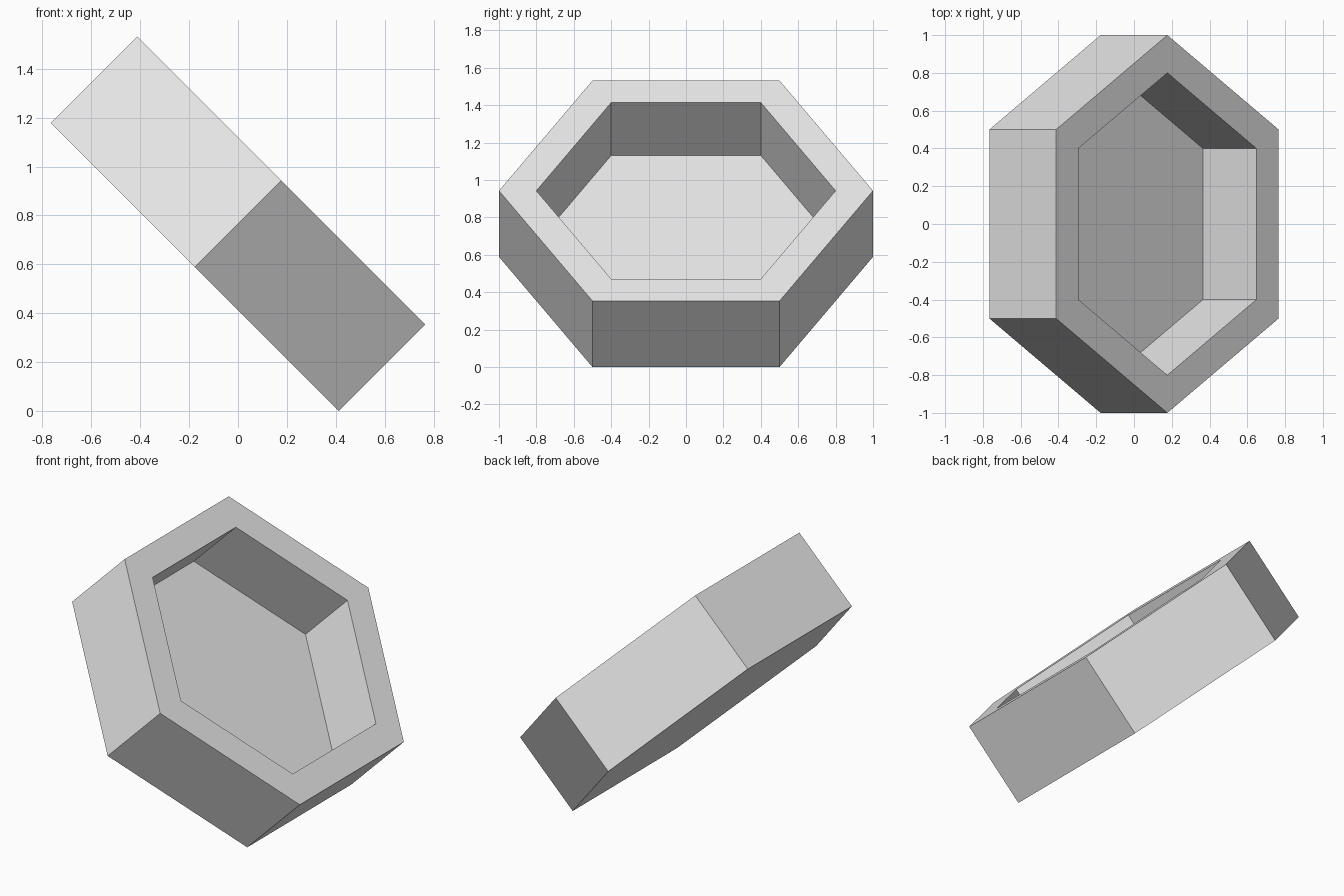
import bpy, bmesh, math
from mathutils import Matrix

cube = bpy.data.objects.get("Cube")
if cube:
    bpy.data.objects.remove(cube, do_unlink=True)

SIDES = 6
HALF_WIDTH = 0.8333      # centre to flat side, slightly squashed hexagon
THICKNESS = 0.5
DEPTH = 0.4              # depth of the recess
INNER = 0.8              # recess size relative to the outside

grey = bpy.data.materials.new("light grey")
colour = (0.8, 0.8, 0.8, 1.0)
grey.diffuse_color = colour
grey.use_nodes = True
grey.node_tree.nodes["Principled BSDF"].inputs["Base Color"].default_value = colour


def hexagon(bm, scale, z):
    """Ring of corners with points along y and flat sides along x."""
    squash = HALF_WIDTH / math.cos(math.pi / SIDES)
    ring = []
    for i in range(SIDES):
        a = math.pi / 2 + math.tau * i / SIDES
        ring.append(bm.verts.new((scale * squash * math.cos(a), scale * math.sin(a), z)))
    return ring


# Tray: outer wall, rim, recess wall and floor as stacked rings
bm = bmesh.new()
top = THICKNESS / 2
rings = [hexagon(bm, s, z) for s, z in
         ((1, -top), (1, top), (INNER, top), (INNER, top - DEPTH))]
for low, high in zip(rings, rings[1:]):
    for i in range(SIDES):
        j = (i + 1) % SIDES
        bm.faces.new((low[i], low[j], high[j], high[i]))
bm.faces.new(rings[0][::-1])
bm.faces.new(rings[-1])
bmesh.ops.recalc_face_normals(bm, faces=bm.faces)

# Tip the tray towards +x and rest its lowest edge on the ground
bm.transform(Matrix.Rotation(math.radians(45), 4, "Y"))
lowest = min(v.co.z for v in bm.verts)
bmesh.ops.translate(bm, verts=bm.verts, vec=(0, 0, -lowest))

mesh = bpy.data.meshes.new("hexagonal_tray")
bm.to_mesh(mesh)
bm.free()
mesh.materials.append(grey)
tray = bpy.data.objects.new("hexagonal_tray", mesh)
bpy.context.collection.objects.link(tray)
